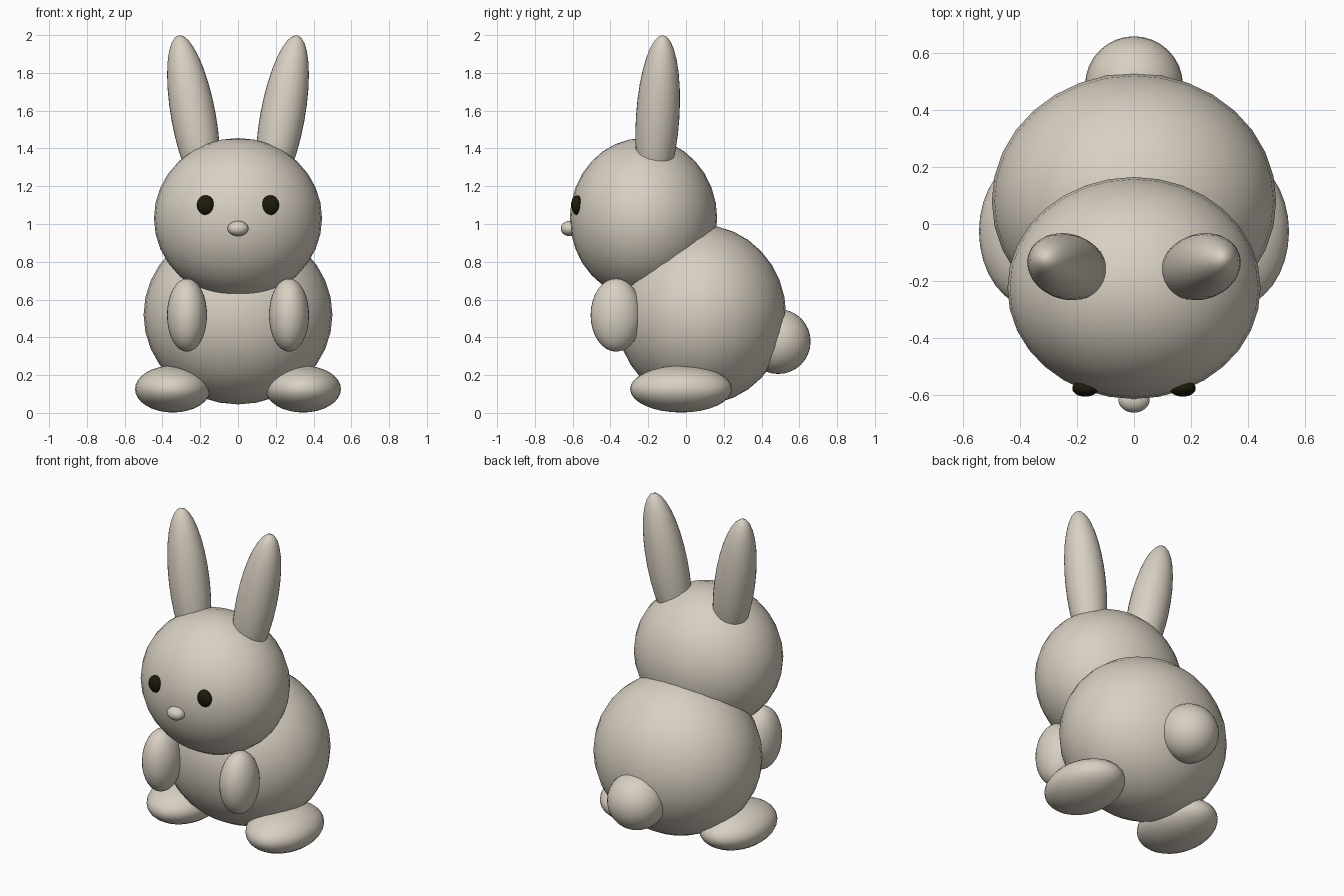
import bpy
from mathutils import Vector

if "Cube" in bpy.data.objects:
    bpy.data.objects.remove(bpy.data.objects["Cube"])


def material(name, rgb):
    m = bpy.data.materials.new(name)
    m.diffuse_color = (*rgb, 1.0)
    m.use_nodes = True
    m.node_tree.nodes["Principled BSDF"].inputs["Base Color"].default_value = m.diffuse_color
    return m


FUR = material("warm beige", (0.69, 0.63, 0.54))
DARK = material("near black", (0.012, 0.011, 0.003))


def ellipsoid(name, centre, radii, mat=FUR, axis=(0, 0, 1)):
    """Smooth ellipsoid whose local z points along axis."""
    bpy.ops.mesh.primitive_uv_sphere_add(segments=32, ring_count=16, location=centre)
    ob = bpy.context.object
    ob.name = name
    ob.scale = radii
    ob.rotation_euler = Vector((0, 0, 1)).rotation_difference(Vector(axis)).to_euler()
    ob.data.materials.append(mat)
    bpy.ops.object.shade_smooth()
    return ob


def pair(name, centre, radii, mat=FUR, axis=(0, 0, 1)):
    """The same part on both sides of the body."""
    for side, s in (("right", 1), ("left", -1)):
        ellipsoid(f"{side}_{name}", (s * centre[0], *centre[1:]), radii, mat,
                  (s * axis[0], *axis[1:]))


# Torso, head, tail and nose
ellipsoid("body", (0, 0.08, 0.52), (0.5, 0.45, 0.475))
ellipsoid("head", (0, -0.225, 1.03), (0.445, 0.39, 0.425))
ellipsoid("tail", (0, 0.488, 0.378), (0.172, 0.172, 0.172))
ellipsoid("nose", (0, -0.618, 0.976), (0.055, 0.045, 0.04))

# Ears lean outward and slightly back
pair("ear", (0.235, -0.15, 1.566), (0.118, 0.115, 0.441), axis=(0.182, 0.065, 1))

# Eyes, arms and feet
pair("eye", (0.171, -0.577, 1.1), (0.046, 0.03, 0.052), DARK)
pair("arm", (0.27, -0.37, 0.518), (0.106, 0.135, 0.194))
pair("foot", (0.345, -0.026, 0.126), (0.2, 0.27, 0.124))
